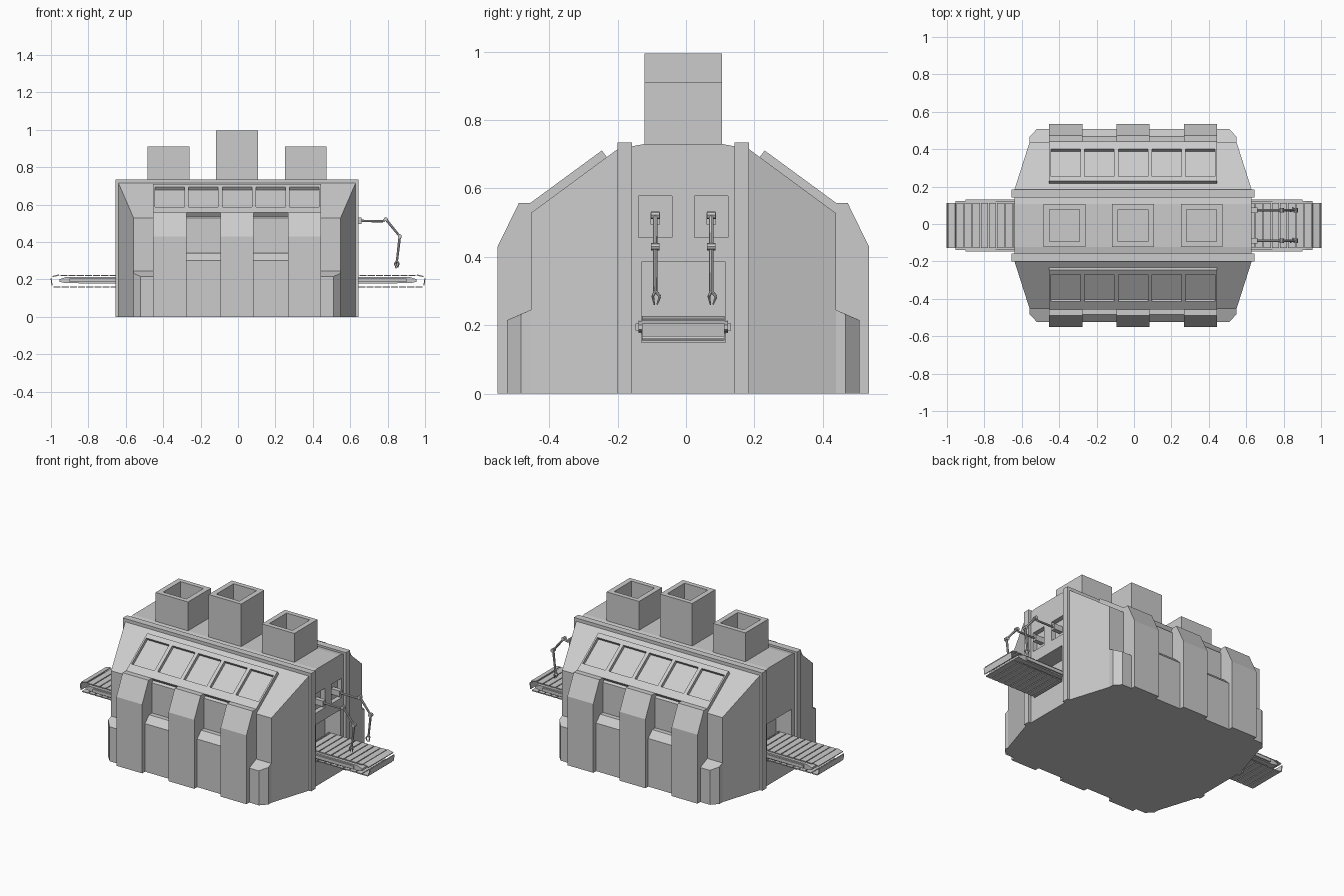
import bpy, bmesh, math
from mathutils import Vector, Matrix

cube = bpy.data.objects.get("Cube")
if cube:
    bpy.data.objects.remove(cube, do_unlink=True)

grey = bpy.data.materials.new("light_grey")
grey.use_nodes = True
COLOUR = (0.6, 0.6, 0.6, 1)
grey.diffuse_color = COLOUR
grey.node_tree.nodes["Principled BSDF"].inputs["Base Color"].default_value = COLOUR

CX, CY = -0.005, -0.008   # centre of the building


def make(name, solids):
    """One object from several convex solids, each a list of points."""
    total = bmesh.new()
    for pts in solids:
        bm = bmesh.new()
        for p in pts:
            bm.verts.new(p)
        res = bmesh.ops.convex_hull(bm, input=bm.verts)
        spare = [v for v in res["geom_interior"] if isinstance(v, bmesh.types.BMVert)]
        bmesh.ops.delete(bm, geom=spare, context="VERTS")
        bmesh.ops.dissolve_limit(bm, angle_limit=0.01, verts=bm.verts, edges=bm.edges)
        bmesh.ops.recalc_face_normals(bm, faces=bm.faces)
        tmp = bpy.data.meshes.new("tmp")
        bm.to_mesh(tmp)
        bm.free()
        total.from_mesh(tmp)
        bpy.data.meshes.remove(tmp)
    mesh = bpy.data.meshes.new(name)
    total.to_mesh(mesh)
    total.free()
    mesh.materials.append(grey)
    obj = bpy.data.objects.new(name, mesh)
    bpy.context.collection.objects.link(obj)
    return obj


def box(x0, x1, y0, y1, z0, z1):
    return [(x, y, z) for x in (x0, x1) for y in (y0, y1) for z in (z0, z1)]


def prism(profile, x0, x1, side=1):
    """Outline of (distance from the centre line, height) swept along x."""
    return [(x, CY + side * y, z) for x in (x0, x1) for y, z in profile]


def rod(a, b, ra, rb):
    a, b = Vector(a), Vector(b)
    turn = (b - a).to_track_quat("Z", "Y")
    return [c + turn @ Vector((r * math.cos(k * math.pi / 4), r * math.sin(k * math.pi / 4), 0))
            for c, r in ((a, ra), (b, rb)) for k in range(8)]


def cut(obj, solids):
    cutter = make("cutter", solids)
    cutter.hide_render = True
    mod = obj.modifiers.new("cut", "BOOLEAN")
    mod.operation, mod.solver, mod.object = "DIFFERENCE", "EXACT", cutter
    graph = bpy.context.evaluated_depsgraph_get()
    result = bpy.data.meshes.new_from_object(obj.evaluated_get(graph))
    obj.modifiers.clear()
    obj.data = result
    bpy.data.objects.remove(cutter, do_unlink=True)


# Main hull with tapered ends and sloping roof
hull_pts = []
for sx in (-1, 1):
    for sy in (-1, 1):
        for x, y, z in ((.634, .192, 0), (.634, .192, .715), (.553, .446, 0),
                        (.553, .446, .528), (.634, .114, .73)):
            hull_pts.append((CX + sx * x, CY + sy * y, z))
hull = make("hull", [hull_pts])

# Doorways at both ends, shallow arm bays at the left end
ARM_Y = (-.09, .074)
openings = [box(.52, .7, -.13, .115, .15, .385), box(-.7, -.53, -.13, .115, .15, .385)]
openings += [box(.6, .7, y - .049, y + .049, .457, .578) for y in ARM_Y]
cut(hull, openings)

# Ribs wrapped around the hull
for side, name in ((-1, "front"), (1, "back")):
    ys = sorted((CY + side * .15, CY + side * .192))
    make(name + "_rib", [box(-.655, .645, *ys, 0, .735)])

    # Buttresses, the low blocks between them and the corner blocks
    buttress = ((.39, 0), (.543, 0), (.543, .43), (.481, .557), (.39, .557))
    make(name + "_buttresses",
         [prism(buttress, CX + x - .089, CX + x + .089, side) for x in (-.36, 0, .36)])
    filler = ((.4, 0), (.515, 0), (.515, .3), (.475, .34), (.4, .34))
    make(name + "_low_blocks",
         [prism(filler, CX + x - .095, CX + x + .095, side) for x in (-.18, .18)])
    corners = []
    for sx in (-1, 1):
        plan = ((.42, .42, .245), (.553, .446, .245), (.42, .446, .245),
                (.553, .475, .232), (.515, .515, .215), (.42, .515, .215))
        corners.append([(CX + sx * x, CY + side * y, h)
                        for x, y, z in plan for h in (0, z)])
    make(name + "_corner_blocks", corners)

    # Sloping window panel with five recessed windows
    panel = make(name + "_window_panel", [prism(
        ((.448, .557), (.238, .711), (.215, .68), (.42, .52)), CX - .449, CX + .449, side)])
    start = Vector((.448, .557))
    up = Vector((-.21, .154)).normalized()
    out = Vector((-up.y * -1, -up.x))
    pane = [start + up * v + out * w for v, w in ((.05, -.02), (.23, -.02), (.23, .03), (.05, .03))]
    cut(panel, [prism(pane, CX + x * .18 - .079, CX + x * .18 + .079, side)
                for x in range(-2, 3)])

# Square open chimneys
for name, x, top in (("right", -.367, .91), ("middle", 0, .995), ("left", .367, .91)):
    x += CX
    stack = make(name + "_chimney", [box(x - .112, x + .112, CY - .114, CY + .114, .7, top)])
    cut(stack, [box(x - .08, x + .08, CY - .085, CY + .085, top - .17, top + .1)])

# Conveyors: slats around a loop, on a frame with side rails
INNER, OUTER, R, MID = .56, .967, .03, .19
RUN = OUTER - INNER
LOOP = 2 * RUN + 2 * math.pi * R
SLATS = 23


def loop_point(s):
    """Position and direction angle at distance s around the belt."""
    if s < RUN:
        return INNER + s, MID + R, 0
    s -= RUN
    if s < math.pi * R:
        a = s / R
        return OUTER + R * math.sin(a), MID + R * math.cos(a), a
    s -= math.pi * R
    if s < RUN:
        return OUTER - s, MID - R, math.pi
    a = math.pi + (s - RUN) / R
    return INNER + R * math.sin(a), MID + R * math.cos(a), a


for sx, name in ((1, "left"), (-1, "right")):
    slats = []
    for i in range(SLATS):
        x, z, a = loop_point((i + .5) * LOOP / SLATS)
        place = Matrix.Translation((x, CY, z)) @ Matrix.Rotation(a, 4, "Y")
        pts = [place @ Vector(p) for p in box(-.019, .019, -.121, .121, -.003, .003)]
        slats.append([(sx * p.x, p.y, p.z) for p in pts])
    make(name + "_conveyor_slats", slats)
    rail = ((.57, .176), (.92, .18), (.955, .187), (.955, .2), (.92, .212), (.57, .214))
    frame = [(sx * x, CY + y, z) for x, z in rail for y in (-.131, .131)]
    lip = [(sx * x, CY + y, MID + .005 + h) for x in (.57, .9)
           for y, h in ((-.14, -.01), (-.14, .01), (.14, -.01), (.14, .01))]
    make(name + "_conveyor_frame", [frame, lip])

# Jointed arms with three-fingered grippers
for y, name in zip(ARM_Y, ("front", "back")):
    path = [(.6, y, .513), (.775, y, .511), (.79, y, .522), (.865, y, .43), (.85, y, .3)]
    arm = [box(.6, .66, y - .014, y + .014, .495, .53)]
    arm += [rod(a, b, .007, .006) for a, b in zip(path, path[1:])]
    arm += [rod((x, y - .012, z), (x, y + .012, z), .011, .011)
            for x, _, z in (path[2], path[3])]
    make(name + "_arm", arm)
    fingers = []
    for k in range(3):
        a = math.pi / 2 + k * 2 * math.pi / 3
        d = Vector((math.cos(a), math.sin(a), 0))
        wrist = Vector((.849, y, .3))
        knuckle = wrist + d * .014 + Vector((0, 0, -.016))
        fingers.append(rod(wrist, knuckle, .005, .004))
        fingers.append(rod(knuckle, wrist + d * .005 + Vector((0, 0, -.04)), .004, .002))
    make(name + "_gripper", fingers)
